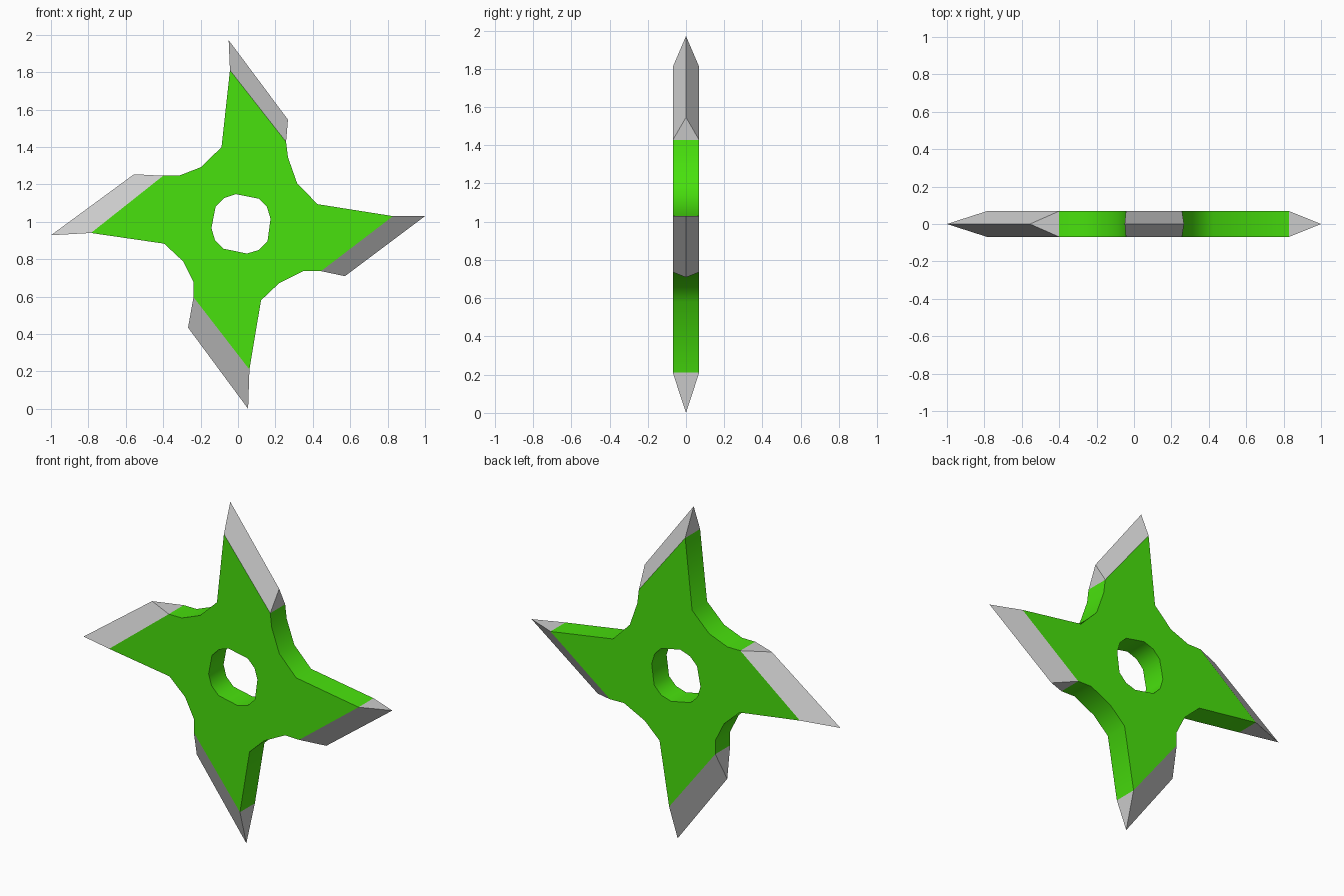
import bpy, bmesh

if "Cube" in bpy.data.objects:
    bpy.data.objects.remove(bpy.data.objects["Cube"])

H = 0.069      # half thickness
CZ = 0.98      # height of the centre

# each arm: neck, curve, curve, blade inner corner, blade inner tip, blade outer corner, blade outer tip
ARMS = [
    [(.425, .114), (.316, .226), (.267, .365), (.257, .447), (-.043, .83), (.267, .566), (-.050, .991)],
    [(-.088, .419), (-.198, .312), (-.316, .266), (-.400, .266), (-.786, -.040), (-.556, .274), (-1.0, -.052)],
    [(-.395, -.097), (-.294, -.191), (-.238, -.303), (-.238, -.383), (.061, -.770), (-.267, -.546), (.054, -.98)],
    [(.123, -.400), (.219, -.309), (.353, -.242), (.444, -.244), (.829, .050), (.572, -.271), (1.0, .050)],
]
HOLE = [(-.012, .168), (.112, .143), (.155, .099), (.174, .036), (.158, -.084), (.112, -.131),
        (.048, -.150), (-.078, -.124), (-.123, -.079), (-.142, -.014), (-.120, .100), (-.075, .146)]


def finish(bm, name, mat=None):
    bmesh.ops.recalc_face_normals(bm, faces=bm.faces)
    me = bpy.data.meshes.new(name)
    bm.to_mesh(me)
    bm.free()
    ob = bpy.data.objects.new(name, me)
    bpy.context.collection.objects.link(ob)
    if mat:
        me.materials.append(mat)
    bpy.ops.object.select_all(action='DESELECT')
    ob.select_set(True)
    bpy.context.view_layer.objects.active = ob
    bpy.ops.object.shade_smooth_by_angle(angle=0.7)
    return ob


def point(bm, p, y):
    return bm.verts.new((p[0], y, p[1] + CZ))


green = bpy.data.materials.new("green_paint")
green.diffuse_color = (0.065, 0.75, 0.004, 1)
green.use_nodes = True
green.node_tree.nodes["Principled BSDF"].inputs["Base Color"].default_value = green.diffuse_color

# star-shaped body: two flat sides with a hole, joined by rim walls
bm = bmesh.new()
outline = [p for arm in ARMS for p in arm[:5]]
edges = {-H: [], H: []}
for pts, is_outer in ((outline, True), (HOLE, False)):
    n = len(pts)
    rings = {y: [point(bm, p, y) for p in pts] for y in edges}
    for i in range(n):
        j = (i + 1) % n
        for y, ring in rings.items():
            edges[y].append(bm.edges.new((ring[i], ring[j])))
        if not (is_outer and i % 5 == 3):      # the blades close these gaps
            f, b = rings[-H], rings[H]
            bm.faces.new((f[i], f[j], b[j], b[i]))
for y in edges:
    bmesh.ops.triangle_fill(bm, edges=edges[y], use_beauty=True, use_dissolve=False)
finish(bm, "star_body", green)

# bevelled cutting blades
for name, arm in zip(("top", "left", "bottom", "right"), ARMS):
    bm = bmesh.new()
    corner, tip = point(bm, arm[5], 0), point(bm, arm[6], 0)
    f0, f1, b0, b1 = [point(bm, arm[k], y) for y in (-H, H) for k in (3, 4)]
    for vs in ((f0, f1, tip, corner), (b1, b0, corner, tip), (f0, corner, b0), (f1, b1, tip)):
        bm.faces.new(vs)
    finish(bm, name + "_blade")
